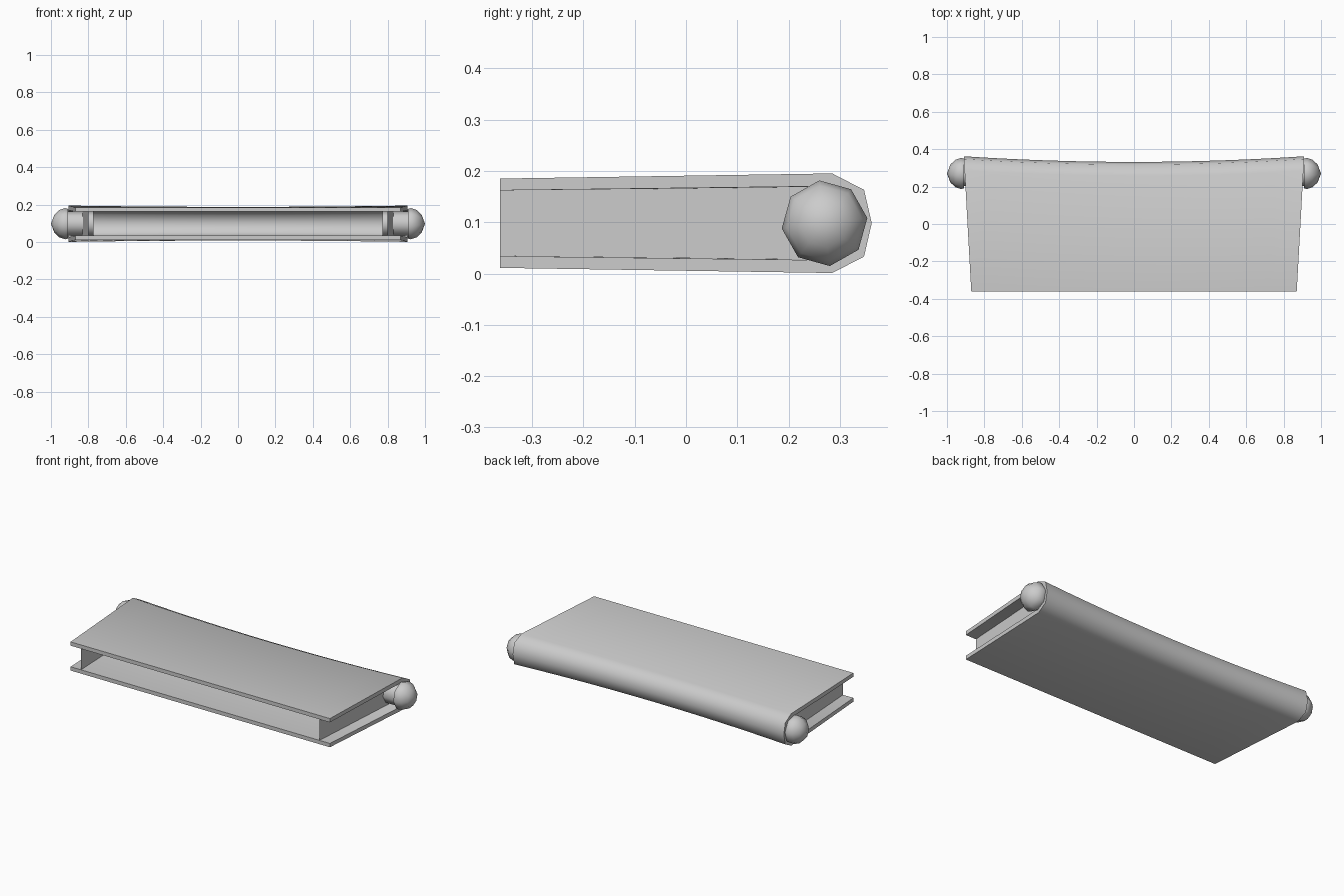
import bpy, bmesh, math

old = bpy.data.objects.get("Cube")
if old:
    bpy.data.objects.remove(old, do_unlink=True)

grey = bpy.data.materials.new("plain grey")
grey.use_nodes = True
COLOUR = (0.6, 0.6, 0.6, 1)
grey.diffuse_color = COLOUR
grey.node_tree.nodes["Principled BSDF"].inputs["Base Color"].default_value = COLOUR

MID = 0.098      # height of the middle plane
FRONT = -0.362   # open front edge
COLUMNS = 12


def finish(name, bm):
    bmesh.ops.recalc_face_normals(bm, faces=bm.faces)
    mesh = bpy.data.meshes.new(name)
    bm.to_mesh(mesh)
    bm.free()
    mesh.materials.append(grey)
    ob = bpy.data.objects.new(name, mesh)
    bpy.context.collection.objects.link(ob)
    bpy.ops.object.select_all(action='DESELECT')
    ob.select_set(True)
    bpy.context.view_layer.objects.active = ob
    bpy.ops.object.shade_smooth_by_angle(angle=math.radians(60))
    return ob


def warp(u, y, h):
    """Place a profile point at width fraction u: flared sides, sagging back."""
    t = (y - FRONT) / 0.724
    sag = (1 - u * u) * t
    return (u * (0.87 + 0.04 * t), y - 0.03 * sag, MID + h * (1 - 0.08 * sag))


# Half profiles (depth, height from the middle), mirrored to the underside
outer_half = [(FRONT, 0.087), (0.285, 0.097), (0.347, 0.065)]
inner_half = [(FRONT, 0.064), (0.272, 0.072), (0.326, 0.05)]


def full(half, tip):
    return half + [(tip, 0)] + [(y, -h) for y, h in reversed(half)]


outer = full(outer_half, 0.362)
inner = full(inner_half, 0.338)

# Folded sleeve: C-shaped section lofted across the width
bm = bmesh.new()
section = outer + inner[::-1]
rings = []
for i in range(COLUMNS + 1):
    u = -1 + 2 * i / COLUMNS
    rings.append([bm.verts.new(warp(u, y, h)) for y, h in section])
n = len(section)
for a, b in zip(rings, rings[1:]):
    for j in range(n):
        k = (j + 1) % n
        bm.faces.new((a[j], a[k], b[k], b[j]))
for ring in (rings[0], rings[-1]):
    for j in range(len(outer) - 1):
        bm.faces.new((ring[j], ring[j + 1], ring[n - 2 - j], ring[n - 1 - j]))
finish("folded_sleeve", bm)

# Recessed side walls and rounded end knobs
knob_profile = [(0.772, 0), (0.772, 0.066), (0.908, 0.066), (0.908, 0.08),
                (0.925, 0.084), (0.955, 0.074), (0.982, 0.048), (1.0, 0)]
for side, label in ((1, "left"), (-1, "right")):
    bm = bmesh.new()
    bm.faces.new([bm.verts.new(warp(0.92 * side, y, h)) for y, h in inner])
    finish(label + "_side_wall", bm)

    bm = bmesh.new()
    rings = []
    for x, r in knob_profile:
        ring = []
        for i in range(8):
            a = math.radians(7 + 45 * i)
            ring.append(bm.verts.new((side * x, 0.27 + r * math.cos(a),
                                      MID + r * math.sin(a))))
        rings.append(ring)
    for a, b in zip(rings, rings[1:]):
        for i in range(8):
            k = (i + 1) % 8
            bm.faces.new((a[i], a[k], b[k], b[i]))
    bmesh.ops.remove_doubles(bm, verts=bm.verts, dist=0.0001)
    finish(label + "_end_knob", bm)
